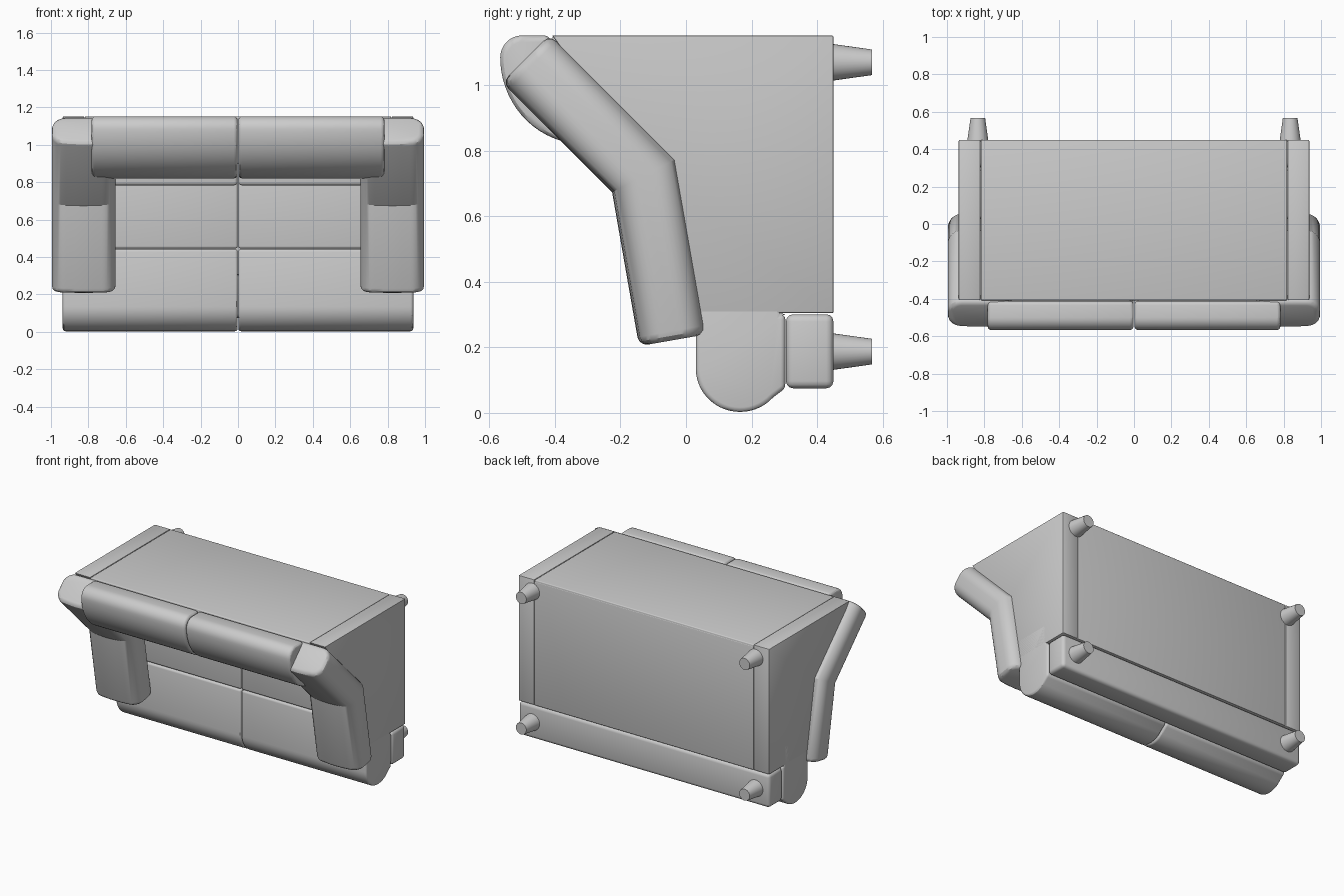
import bpy, bmesh
from math import sin, cos, pi, radians
from mathutils import Vector

if "Cube" in bpy.data.objects:
    bpy.data.objects.remove(bpy.data.objects["Cube"])


def finish(name, bm, bevel=0.0, segs=3, limit=50):
    bmesh.ops.recalc_face_normals(bm, faces=bm.faces)
    me = bpy.data.meshes.new(name)
    bm.to_mesh(me)
    bm.free()
    ob = bpy.data.objects.new(name, me)
    bpy.context.collection.objects.link(ob)
    bpy.ops.object.select_all(action='DESELECT')
    bpy.context.view_layer.objects.active = ob
    ob.select_set(True)
    if bevel:
        m = ob.modifiers.new("bevel", 'BEVEL')
        m.width, m.segments = bevel, segs
        m.limit_method, m.angle_limit = 'ANGLE', radians(limit)
        m.use_clamp_overlap = False
        bpy.ops.object.modifier_apply(modifier=m.name)
    bpy.ops.object.shade_smooth_by_angle(angle=radians(30))
    return ob


def loft(name, rings, **kw):
    bm = bmesh.new()
    vs = [[bm.verts.new(p) for p in r] for r in rings]
    n = len(vs[0])
    for a, b in zip(vs, vs[1:]):
        for i in range(n):
            j = (i + 1) % n
            bm.faces.new((a[i], a[j], b[j], b[i]))
    bm.faces.new(vs[0])
    bm.faces.new(vs[-1])
    return finish(name, bm, **kw)


def prism(name, prof, x0, x1, **kw):
    return loft(name, [[(x, y, z) for y, z in prof] for x in (x0, x1)], **kw)


def rect(y0, y1, z0, z1):
    return [(y0, z0), (y1, z0), (y1, z1), (y0, z1)]


def arc(cy, cz, ry, rz, a0, a1, n):
    return [(cy + ry * cos(radians(a0 + (a1 - a0) * i / n)),
             cz + rz * sin(radians(a0 + (a1 - a0) * i / n))) for i in range(n + 1)]


# Frame: underside, backrest panel and front rail
prism("base_panel", rect(0.25, 0.45, 0.305, 1.14), -0.819, 0.819, bevel=0.004)
prism("back_panel", rect(-0.408, 0.449, 0.9, 1.152), -0.819, 0.819, bevel=0.006)
prism("front_rail", rect(0.305, 0.45, 0.075, 0.301), -0.937, 0.937, bevel=0.022)

# Cushion profiles
seat_front = ([(0.03, 0.442)] + arc(0.165, 0.135, 0.135, 0.132, 180, 318, 20)
              + [(0.303, 0.075), (0.303, 0.30), (0.29, 0.30), (0.29, 0.442)])
back_roll = ([(-0.413, 1.152)] + arc(-0.50, 1.085, 0.067, 0.067, 90, 180, 8)
             + arc(-0.31, 1.085, 0.257, 0.265, 184, 270, 16) + [(-0.22, 0.82), (-0.22, 0.95), (-0.413, 0.95)])


def arm(s, name):
    # Rounded cross-section with a gently domed top, swept along a bent path
    sec = []
    hx, hn, r = 0.17, 0.1, 0.075
    for cx, cn, a in ((1, 1, 0), (-1, 1, 90), (-1, -1, 180), (1, -1, 270)):
        for i in range(9):
            t = radians(a + 90 * i / 8)
            sec.append((cx * (hx - r) + r * cos(t), cn * (hn - r) + r * sin(t)))
        if a == 0:
            sec += [(0.05, hn + 0.004), (0, hn + 0.006), (-0.05, hn + 0.004)]
    path = [Vector((-0.039, 0.222)), Vector((-0.127, 0.725)), Vector((-0.487, 1.084))]
    d = [(path[1] - path[0]).normalized(), (path[2] - path[1]).normalized()]
    nrm = [Vector((-v.y, v.x)) for v in d]
    mid = (nrm[0] + nrm[1]).normalized()
    mid = mid / mid.dot(nrm[0])
    rings = []
    for p, n in zip(path, (nrm[0], mid, nrm[1])):
        rings.append([(s * (0.825 + x), p.x + n.x * k, p.y + n.y * k) for x, k in sec])
    return loft(name, rings, bevel=0.028, limit=60)


side_prof = [(-0.409, 1.152), (0.45, 1.152), (0.45, 0.305), (0.0, 0.305), (-0.1, 0.73)]
for s, side in ((-1, "left"), (1, "right")):
    prism(side + "_side_panel", side_prof, s * 0.821, s * 0.937, bevel=0.005, segs=2)
    prism(side + "_seat_front_cushion", seat_front, s * 0.002, s * 0.937, bevel=0.014)
    prism(side + "_seat_rear_cushion", rect(0.03, 0.26, 0.446, 0.95), s * 0.002, s * 0.819, bevel=0.012)
    prism(side + "_lower_back_cushion", rect(-0.24, 0.035, 0.783, 0.95), s * 0.002, s * 0.819, bevel=0.018)
    prism(side + "_back_cushion", back_roll, s * 0.002, s * 0.783, bevel=0.02)
    arm(s, side + "_arm")
    # Tapered legs
    for z, end in ((0.187, "front"), (1.07, "rear")):
        rings = [[(s * 0.835 + r * cos(2 * pi * i / 32), y, z + r * sin(2 * pi * i / 32))
                  for i in range(32)] for y, r in ((0.44, 0.057), (0.568, 0.039))]
        loft(f"{side}_{end}_leg", rings)
